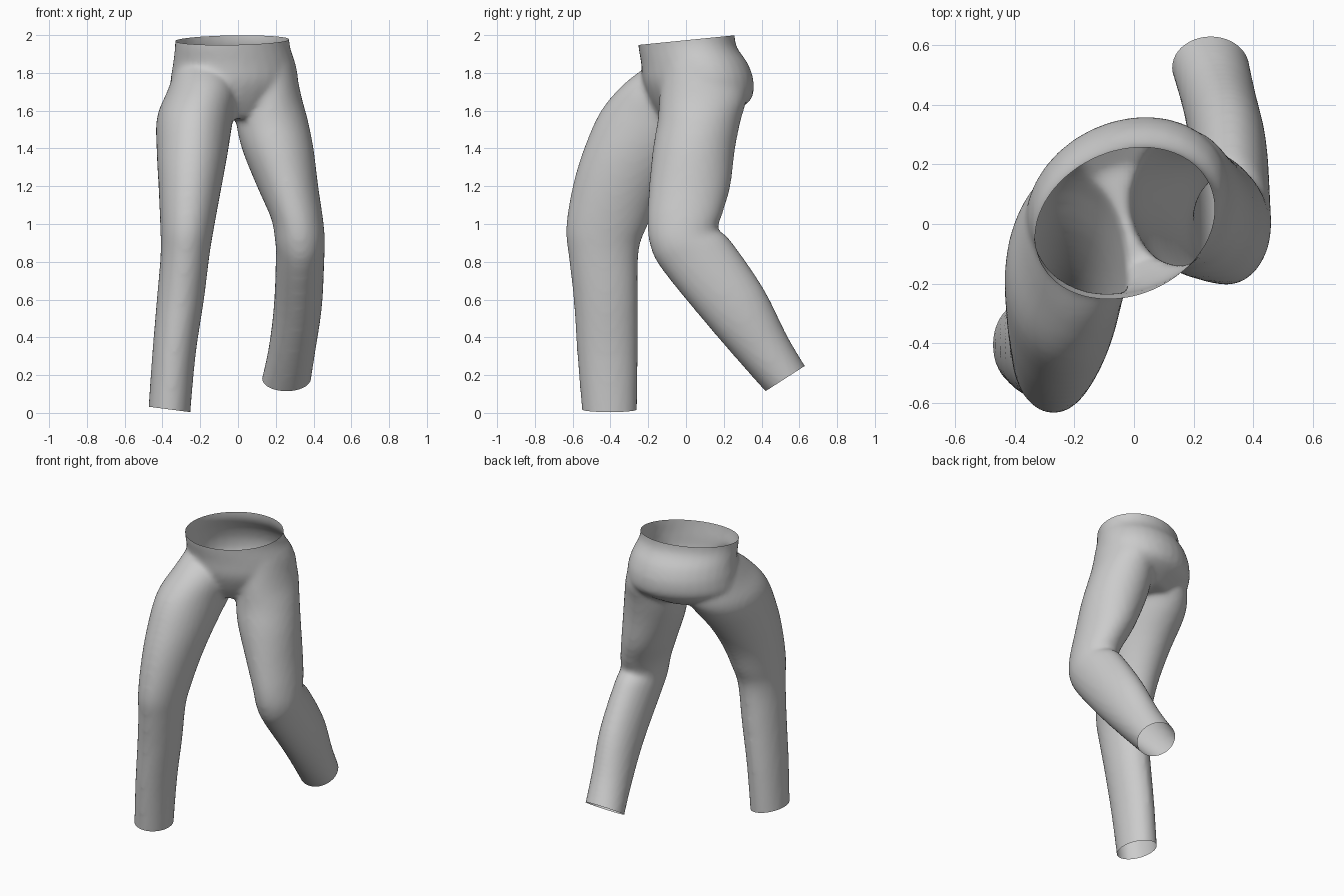
import bpy, bmesh, math
from mathutils import Vector

cube = bpy.data.objects.get("Cube")
if cube:
    bpy.data.objects.remove(cube, do_unlink=True)

SIDES = 32
STEPS = 4
YAW = math.radians(25)


def smooth_rows(rows):
    """Pass a smooth curve through rows of section values."""
    rows = [Vector(r) for r in rows]
    out = []
    for i in range(len(rows) - 1):
        a, b, c, d = (rows[min(max(i + k, 0), len(rows) - 1)] for k in (-1, 0, 1, 2))
        for s in range(STEPS):
            t = s / STEPS
            out.append(b + (c - a) * (t / 2)
                       + (a * 2 - b * 5 + c * 4 - d) * (t * t / 2)
                       + (b * 3 - a - c * 3 + d) * (t ** 3 / 2))
    return out + [rows[-1]]


def loft(name, rings):
    """Closed tube through rings given as (centre, side axis, depth axis)."""
    bm = bmesh.new()
    loops = []
    for centre, side, depth in rings:
        angles = [math.tau * i / SIDES for i in range(SIDES)]
        loops.append([bm.verts.new(centre + side * math.cos(a) + depth * math.sin(a))
                      for a in angles])
    for low, high in zip(loops, loops[1:]):
        for i in range(SIDES):
            j = (i + 1) % SIDES
            bm.faces.new((low[i], low[j], high[j], high[i]))
    bm.faces.new(loops[0])
    bm.faces.new(loops[-1])
    bmesh.ops.recalc_face_normals(bm, faces=bm.faces)
    mesh = bpy.data.meshes.new(name)
    bm.to_mesh(mesh)
    bm.free()
    obj = bpy.data.objects.new(name, mesh)
    bpy.context.scene.collection.objects.link(obj)
    return obj


def leg(name, sections):
    """Leg from sections: front y, front z, back y, back z, lowest x, highest x."""
    rings = []
    for fy, fz, by, bz, x0, x1 in smooth_rows(sections):
        front, back = Vector((0, fy, fz)), Vector((0, by, bz))
        centre = (front + back) / 2 + Vector(((x0 + x1) / 2, 0, 0))
        rings.append((centre, Vector(((x1 - x0) / 2, 0, 0)), (front - back) / 2))
    return loft(name, rings)


def pelvis(name, sections):
    """Turned hips from sections: centre x, centre y, z, half width, half depth."""
    rings = []
    for x, y, z, w, d in smooth_rows(sections):
        side = Vector((math.cos(YAW), math.sin(YAW), 0)) * w
        depth = Vector((math.sin(YAW), -math.cos(YAW), 0)) * d
        rings.append((Vector((x, y, z)), side, depth))
    return loft(name, rings)


# Hips and waist
trousers = pelvis("trousers", [
    (-.03, 0, 2.08, .315, .245),
    (-.03, .005, 1.95, .315, .245),
    (-.02, .045, 1.85, .335, .27),
    (-.02, .065, 1.75, .35, .28),
    (-.03, .07, 1.65, .335, .25),
    (-.03, .03, 1.56, .2, .16),
])

# Forward, straighter leg
right_leg = leg("right_leg", [
    (-.18, 1.85, .15, 1.85, -.32, -.05),
    (-.32, 1.75, .21, 1.65, -.375, 0),
    (-.45, 1.6, .15, 1.52, -.43, -.025),
    (-.54, 1.4, -.01, 1.34, -.43, -.055),
    (-.6, 1.2, -.13, 1.16, -.42, -.09),
    (-.635, .98, -.2, 1, -.412, -.125),
    (-.62, .82, -.25, .86, -.41, -.15),
    (-.595, .6, -.255, .6, -.43, -.18),
    (-.575, .3, -.255, .3, -.455, -.225),
    (-.545, -.06, -.26, -.06, -.48, -.257),
])

# Trailing leg, bent at the knee
left_leg = leg("left_leg", [
    (-.12, 1.85, .28, 1.85, .02, .3),
    (-.14, 1.68, .32, 1.68, 0, .335),
    (-.15, 1.55, .29, 1.55, -.01, .37),
    (-.175, 1.4, .26, 1.4, .02, .4),
    (-.195, 1.2, .235, 1.2, .1, .425),
    (-.205, 1, .195, 1.06, .175, .45),
    (-.185, .87, .17, .97, .195, .46),
    (-.12, .75, .23, .92, .2, .458),
    (.1, .48, .41, .66, .19, .445),
    (.29, .26, .54, .4, .16, .41),
    (.46, .07, .66, .2, .115, .38),
])

# Join the parts into one cloth surface
for part in (right_leg, left_leg):
    part.hide_render = True
    join = trousers.modifiers.new("join", 'BOOLEAN')
    join.operation = 'UNION'
    join.solver = 'EXACT'
    join.object = part
remesh = trousers.modifiers.new("remesh", 'REMESH')
remesh.mode = 'VOXEL'
remesh.voxel_size = .016
relax = trousers.modifiers.new("relax", 'SMOOTH')
relax.factor = .5
relax.iterations = 8

bpy.context.view_layer.update()
graph = bpy.context.evaluated_depsgraph_get()
cloth = bpy.data.meshes.new_from_object(trousers.evaluated_get(graph))
trousers.modifiers.clear()
trousers.data = cloth
for part in (right_leg, left_leg):
    bpy.data.objects.remove(part, do_unlink=True)

# Open the waist and both hems
bm = bmesh.new()
bm.from_mesh(cloth)
openings = [
    ((0, 0, 1.973), (0, -.1, 1)),
    ((-.36, 0, .018), (-.13, 0, -1)),
    ((0, .53, .185), (0, .54, -.84)),
]
for point, outward in openings:
    bmesh.ops.bisect_plane(bm, geom=bm.verts[:] + bm.edges[:] + bm.faces[:],
                           plane_co=point, plane_no=Vector(outward).normalized(),
                           clear_outer=True)
bm.to_mesh(cloth)
bm.free()

# Plain grey cloth
grey = bpy.data.materials.new("grey_cloth")
grey.use_nodes = True
colour = (.6, .6, .6, 1)
grey.diffuse_color = colour
grey.node_tree.nodes["Principled BSDF"].inputs["Base Color"].default_value = colour
cloth.materials.clear()
cloth.materials.append(grey)

bpy.ops.object.select_all(action='DESELECT')
bpy.context.view_layer.objects.active = trousers
trousers.select_set(True)
bpy.ops.object.shade_smooth_by_angle(angle=math.radians(50))
